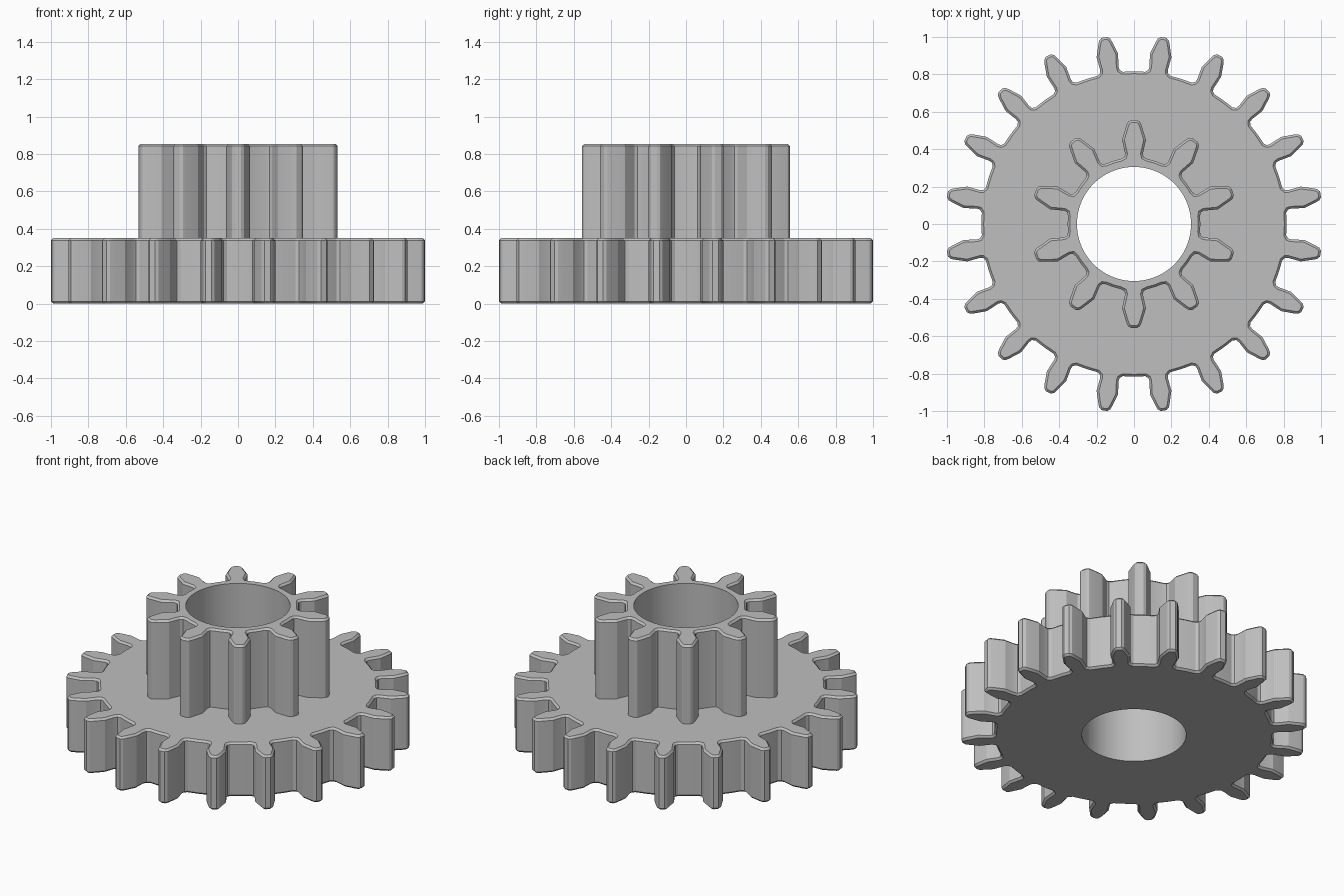
import bpy
import bmesh
from math import sin, cos, pi, radians, tau
from mathutils import Vector

if "Cube" in bpy.data.objects:
    bpy.data.objects.remove(bpy.data.objects["Cube"])

BORE = 0.305
CHAMFER = 0.012

grey = bpy.data.materials.new("plain grey")
grey.use_nodes = True
grey.diffuse_color = (0.52, 0.52, 0.52, 1)
grey.node_tree.nodes["Principled BSDF"].inputs["Base Color"].default_value = grey.diffuse_color


def gear_outline(teeth, start, half_tooth):
    """Repeat a mirrored half tooth (offset, radius) around the axis."""
    points = []
    pitch = tau / teeth
    root = Vector(half_tooth[0]).length
    tooth = [(-u, v) for u, v in reversed(half_tooth)]   # left flank, tip to root
    tooth = half_tooth + tooth
    for i in range(teeth):
        a = start + i * pitch
        axis, side = Vector((cos(a), sin(a))), Vector((sin(a), -cos(a)))
        points += [axis * v + side * u for u, v in tooth]
        # middle of the root floor
        points.append(Vector((cos(a + pitch / 2), sin(a + pitch / 2))) * root)
    return points


def inset(points, distance):
    """Move a counter-clockwise outline inwards by an even distance."""
    result = []
    for i, p in enumerate(points):
        d1 = (p - points[i - 1]).normalized()
        d2 = (points[(i + 1) % len(points)] - p).normalized()
        n1, n2 = Vector((-d1.y, d1.x)), Vector((-d2.y, d2.x))
        result.append(p + (n1 + n2) * distance / (1 + n1.dot(n2)))
    return result


def make_gear(name, outline, z0, z1, bottom):
    bm = bmesh.new()

    def ring(points, z):
        return [bm.verts.new((p.x, p.y, z)) for p in points]

    def wall(a, b):
        for i in range(len(a)):
            j = (i + 1) % len(a)
            bm.faces.new((a[i], a[j], b[j], b[i]))

    def cap(outer, inner, direction):
        edges = [bm.edges.get((r[i - 1], r[i])) for r in (outer, inner) for i in range(len(r))]
        bmesh.ops.triangle_fill(bm, use_beauty=True, edges=edges, normal=(0, 0, direction))

    # toothed wall with chamfered rims
    small = inset(outline, CHAMFER)
    rings = [ring(small, z0)] if bottom else []
    rings += [ring(outline, z0 + CHAMFER if bottom else z0),
              ring(outline, z1 - CHAMFER), ring(small, z1)]
    for a, b in zip(rings, rings[1:]):
        wall(a, b)

    # bore
    circle = [Vector((cos(tau * i / 96), sin(tau * i / 96))) * BORE for i in range(96)]
    low, high = ring(circle, z0), ring(circle, z1)
    wall(high, low)

    # flat ends
    cap(rings[-1], high, 1)
    if bottom:
        cap(rings[0], low, -1)
    bmesh.ops.recalc_face_normals(bm, faces=bm.faces)

    mesh = bpy.data.meshes.new(name)
    bm.to_mesh(mesh)
    bm.free()
    mesh.materials.append(grey)
    obj = bpy.data.objects.new(name, mesh)
    bpy.context.collection.objects.link(obj)
    bpy.ops.object.select_all(action="DESELECT")
    obj.select_set(True)
    bpy.context.view_layer.objects.active = obj
    bpy.ops.object.shade_smooth_by_angle(angle=radians(20))


# large lower gear
large_tooth = [(0.068, 0.813), (0.053, 0.825), (0.05, 0.842), (0.058, 0.912),
               (0.038, 0.978), (0.03, 0.998), (0.016, 1.01)]
make_gear("large_gear", gear_outline(20, radians(9), large_tooth), 0, 0.35, True)

# small upper gear, standing on the large one
small_tooth = [(0.07, 0.348), (0.052, 0.358), (0.047, 0.375), (0.064, 0.45),
               (0.04, 0.53), (0.032, 0.546), (0.017, 0.555)]
make_gear("small_gear", gear_outline(10, pi / 2, small_tooth), 0.35, 0.855, False)
